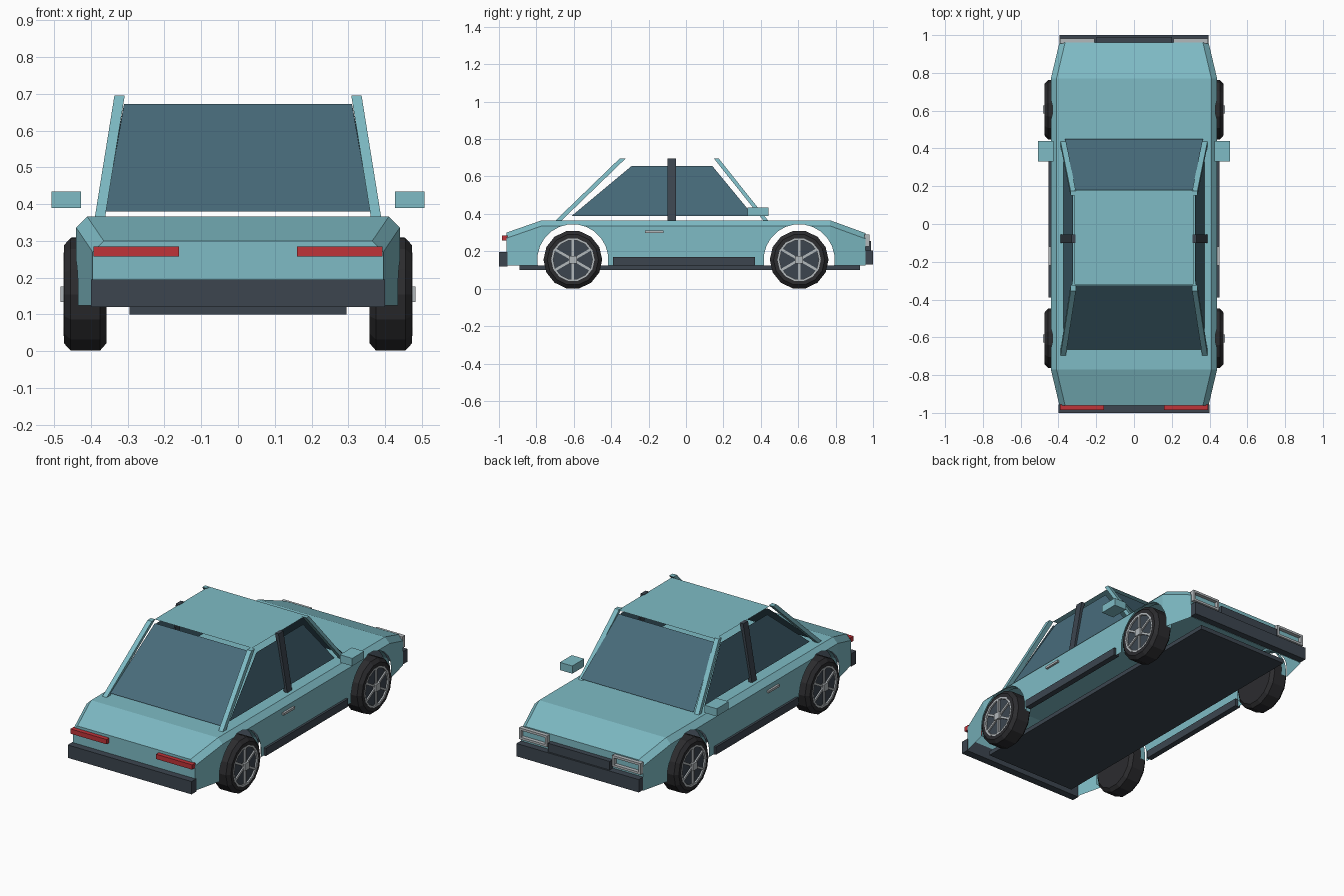
import bpy, bmesh
from math import sin, cos, pi
from mathutils import Matrix, Vector

if "Cube" in bpy.data.objects:
    bpy.data.objects.remove(bpy.data.objects["Cube"])


def mat(name, r, g, b):
    m = bpy.data.materials.new(name)
    m.diffuse_color = (r, g, b, 1)
    m.use_nodes = True
    m.node_tree.nodes["Principled BSDF"].inputs["Base Color"].default_value = m.diffuse_color
    return m


PAINT = mat("paint", .21, .50, .56)
GLASS = mat("glass", .064, .147, .196)
TRIM = mat("dark_trim", .045, .06, .078)
TYRE = mat("rubber", .025, .025, .028)
RED = mat("red_lens", .52, .033, .04)
SILVER = mat("silver", .45, .48, .50)


def make(name, verts, faces, material, fix=True):
    me = bpy.data.meshes.new(name)
    me.from_pydata(verts, [], faces)
    if fix:
        bm = bmesh.new()
        bm.from_mesh(me)
        bmesh.ops.recalc_face_normals(bm, faces=bm.faces)
        bm.to_mesh(me)
        bm.free()
    ob = bpy.data.objects.new(name, me)
    bpy.context.collection.objects.link(ob)
    me.materials.append(material)
    return ob


def loft(name, rings, material, caps=True):
    n = len(rings[0])
    verts = [p for r in rings for p in r]
    faces = [(k * n + i, k * n + (i + 1) % n, (k + 1) * n + (i + 1) % n, (k + 1) * n + i)
             for k in range(len(rings) - 1) for i in range(n)]
    if caps:
        faces += [tuple(range(n)), tuple(range(len(verts) - n, len(verts)))]
    return make(name, verts, faces, material)


def beam(name, a, b, wx, wy, material):
    """Sloping bar with a horizontal rectangular section."""
    ring = lambda c: [(c[0] + sx * wx / 2, c[1] + sy * wy / 2, c[2])
                      for sx, sy in ((-1, -1), (1, -1), (1, 1), (-1, 1))]
    return loft(name, [ring(a), ring(b)], material)


def box(name, x0, x1, y0, y1, z0, z1, material):
    cx, cy = (x0 + x1) / 2, (y0 + y1) / 2
    return beam(name, (cx, cy, z0), (cx, cy, z1), abs(x1 - x0), y1 - y0, material)


WHEEL_Y, WHEEL_Z, ARCH_R = .605, .155, .19


def circle(x, y, r, n):
    return [(x, y + r * sin(2 * pi * (i + .5) / n), WHEEL_Z + r * cos(2 * pi * (i + .5) / n))
            for i in range(n)]


# Body shell: lofted sections, wheel arches cut, open underneath
def section(y, w, top):
    half = [(w, .125), (w, top - .03), (w - .03, top)]
    return [(x, y, z) for x, z in half] + [(-x, y, z) for x, z in reversed(half)]


body = loft("body_shell", [section(-.96, .395, .30), section(-.77, .44, .366),
                           section(.77, .44, .366), section(.96, .395, .297)], PAINT)
cutters = []
for y in (-WHEEL_Y, WHEEL_Y):
    c = loft("arch_cutter", [circle(-1, y, ARCH_R, 24), circle(1, y, ARCH_R, 24)], PAINT)
    c.hide_render = True
    cutters.append(c)
    m = body.modifiers.new("arch", 'BOOLEAN')
    m.operation, m.solver, m.object = 'DIFFERENCE', 'EXACT', c
bpy.context.view_layer.update()
shell = bpy.data.meshes.new_from_object(body.evaluated_get(bpy.context.evaluated_depsgraph_get()))
body.modifiers.clear()
body.data = shell
for c in cutters:
    bpy.data.objects.remove(c)
bm = bmesh.new()
bm.from_mesh(shell)
bm.normal_update()
hidden = []
for f in bm.faces:
    c = f.calc_center_median()
    if abs(c.x) < .2 and abs(c.y) < .9 and f.normal.z < .3:
        hidden.append(f)
bmesh.ops.delete(bm, geom=hidden, context='FACES')
bm.to_mesh(shell)
bm.free()

# Floor, bumpers and grille
box("floor_pan", -.295, .295, -.89, .93, .10, .125, TRIM)
box("rear_bumper", -.40, .40, -1, -.955, .12, .195, TRIM)
box("front_bumper", -.395, .395, .955, 1, .13, .205, TRIM)
box("grille", -.2, .2, .955, .99, .20, .255, TRIM)

# Roof and windows
make("roof", [(-.315, -.32, .692), (.315, -.32, .692), (.315, .18, .692), (-.315, .18, .692)],
     [(0, 1, 2, 3)], PAINT, False)
make("rear_window", [(-.36, -.665, .38), (.36, -.665, .38), (.31, -.325, .672), (-.31, -.325, .672)],
     [(0, 1, 2, 3)], GLASS, False)
make("windscreen", [(.365, .45, .38), (-.365, .45, .38), (-.31, .18, .672), (.31, .18, .672)],
     [(0, 1, 2, 3)], GLASS, False)

for s, side in ((1, "right"), (-1, "left")):
    pane = [(s * .372, -.61, .39), (s * .372, .36, .39), (s * .322, .14, .657), (s * .322, -.29, .657)]
    make(side + "_side_window", pane, [(0, 1, 2, 3) if s > 0 else (3, 2, 1, 0)], GLASS, False)
    # Pillars
    beam(side + "_rear_pillar", (s * .375, -.68, .366), (s * .322, -.34, .695), .028, .032, PAINT)
    beam(side + "_front_pillar", (s * .375, .425, .366), (s * .322, .163, .695), .028, .026, PAINT)
    beam(side + "_door_pillar", (s * .377, -.077, .366), (s * .32, -.077, .695), .022, .045, TRIM)
    # Side fittings
    box(side + "_mirror", s * .427, s * .507, .33, .44, .39, .435, PAINT)
    box(side + "_sill", s * .42, s * .453, -.39, .37, .125, .17, TRIM)
    box(side + "_door_handle", s * .435, s * .452, -.22, -.12, .297, .31, SILVER)
    # Lamps
    box(side + "_tail_light", s * .16, s * .393, -.985, -.955, .257, .285, RED)
    for z in (.225, .278):
        box(side + "_headlight_rim", s * .21, s * .393, .955, .982, z, z + .013, SILVER)
    for x in (.21, .38):
        box(side + "_headlight_rim", s * x, s * (x + .013), .955, .982, .238, .278, SILVER)

    for y, end in ((-WHEEL_Y, "rear"), (WHEEL_Y, "front")):
        name = end + "_" + side
        # Arch lip
        arc = [-.05 * pi + 1.1 * pi * i / 16 for i in range(17)]
        lip = [(s * x, y + ARCH_R * cos(a), WHEEL_Z + ARCH_R * sin(a)) for x in (.395, .428) for a in arc]
        make(name + "_arch_lip", lip, [(i, i + 1, i + 18, i + 17) for i in range(16)], PAINT)
        # Tyre with chamfered shoulders and recessed face
        prof = [(.358, .11), (.358, .137), (.375, .157), (.455, .157), (.473, .137), (.473, .116), (.462, .112)]
        loft(name + "_tyre", [circle(s * x, y, r, 14) for x, r in prof], TYRE)
        loft(name + "_wheel_disc", [circle(s * x, y, .112, 14) for x in (.45, .465)], TRIM)
        # Rim ring, spokes and hub
        ring = [(.462, .116), (.474, .116), (.474, .105), (.462, .105), (.462, .116)]
        loft(name + "_rim", [circle(s * x, y, r, 14) for x, r in ring], SILVER, False)
        for k in range(6):
            spoke = beam(name + "_spoke", (0, 0, .015), (0, 0, .108), .008, .013, SILVER)
            spoke.data.transform(Matrix.Translation((s * .469, y, WHEEL_Z))
                                 @ Matrix.Rotation(k * pi / 3, 4, 'X'))
        loft(name + "_hub", [circle(s * x, y, .03, 4) for x in (.462, .483)], SILVER)
